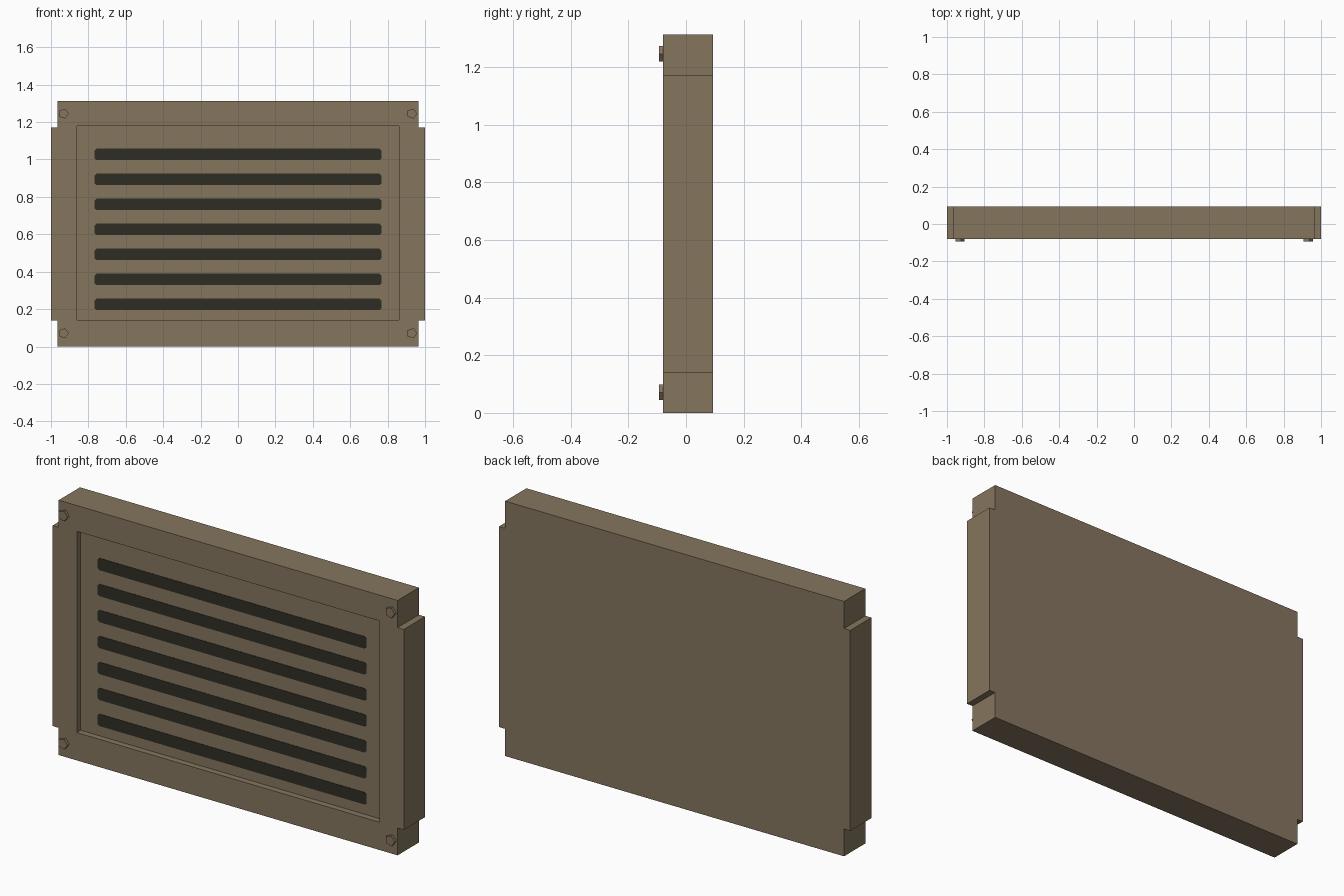
import bpy, bmesh, math
from mathutils import Matrix

cube = bpy.data.objects.get("Cube")
if cube:
    bpy.data.objects.remove(cube, do_unlink=True)


def material(name, rgb):
    m = bpy.data.materials.new(name)
    m.use_nodes = True
    m.diffuse_color = (*rgb, 1)
    m.node_tree.nodes["Principled BSDF"].inputs["Base Color"].default_value = (*rgb, 1)
    return m


TAN = material("dull tan metal", (0.235, 0.18, 0.114))
DARK = material("dark slot", (0.028, 0.027, 0.017))


def prism(name, outline, front, back, mat):
    """Extrude an x-z outline from y=front to y=back."""
    bm = bmesh.new()
    face = bm.faces.new([bm.verts.new((x, front, z)) for x, z in outline])
    moved = bmesh.ops.extrude_face_region(bm, geom=[face], use_keep_orig=True)["geom"]
    for v in moved:
        if isinstance(v, bmesh.types.BMVert):
            v.co.y = back
    bmesh.ops.recalc_face_normals(bm, faces=bm.faces)
    mesh = bpy.data.meshes.new(name)
    bm.to_mesh(mesh)
    bm.free()
    mesh.materials.append(mat)
    obj = bpy.data.objects.new(name, mesh)
    bpy.context.collection.objects.link(obj)
    return obj


def notched(half, low, high, dx, dz):
    """Rectangle with a rectangular notch, or chamfer-like step, at each corner."""
    corner = [(half - dx, low), (half - dx, low + dz), (half, low + dz)]
    right = corner + [(x, low + high - z) for x, z in reversed(corner)]
    return right + [(-x, z) for x, z in reversed(right)]


def chamfered(half, low, high, c):
    right = [(half - c, low), (half, low + c), (half, high - c), (half - c, high)]
    return right + [(-x, z) for x, z in reversed(right)]


FRONT, BACK, HEIGHT = -0.08, 0.093, 1.312
FLOOR = FRONT + 0.032

# Panel body with stepped corners
body = prism("panel_body", notched(1.0, 0, HEIGHT, 0.035, 0.14), FRONT, BACK, TAN)

# Shallow recess in the front
recess = [(-0.862, 0.143), (0.862, 0.143), (0.862, 1.179), (-0.862, 1.179)]
cutter = prism("recess_cutter", recess, FRONT - 0.1, FLOOR, TAN)
cutter.hide_render = True
mod = body.modifiers.new("recess", "BOOLEAN")
mod.operation = "DIFFERENCE"
mod.solver = "EXACT"
mod.object = cutter
bpy.context.view_layer.objects.active = body
bpy.ops.object.modifier_apply(modifier=mod.name)
bpy.data.objects.remove(cutter, do_unlink=True)

# Row of dark vent slots on the recess floor
for i in range(7):
    z = 0.225 + i * 0.1337
    prism(f"vent_slot_{i + 1}", chamfered(0.766, z - 0.031, z + 0.031, 0.01),
          FLOOR - 0.002, FLOOR + 0.002, DARK)

# Five-sided bolt heads at the corners
for side, x in (("left", 0.93), ("right", -0.933)):
    for level, z in (("lower", 0.071), ("upper", 1.245)):
        ring = [(x + 0.028 * math.cos(a), z + 0.028 * math.sin(a))
                for a in (k * math.tau / 5 for k in range(5))]
        prism(f"{level}_{side}_bolt", ring, -0.094, FRONT + 0.005, TAN)
